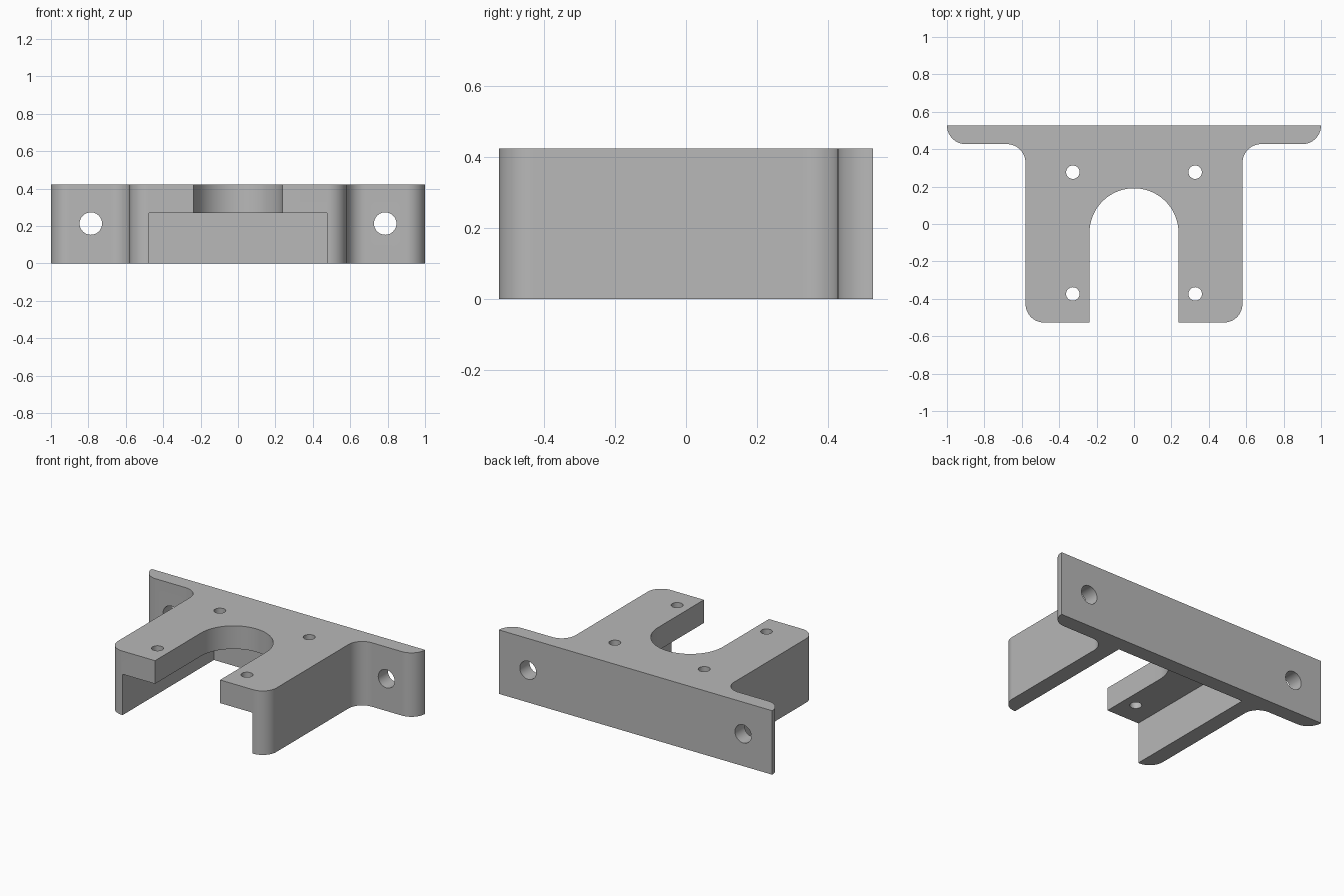
import bpy, bmesh
from math import cos, sin, pi, radians
from mathutils import Matrix

if "Cube" in bpy.data.objects:
    bpy.data.objects.remove(bpy.data.objects["Cube"], do_unlink=True)

HEIGHT = 0.423
BACK, FRONT = 0.527, -0.527
FLANGE = 0.427    # front face of the mounting flange
LEG = 0.58        # half width of the body
R = 0.1           # corner radius
SLOT = 0.238      # slot radius

grey = bpy.data.materials.new("plain grey")
grey.use_nodes = True
COLOUR = (0.48, 0.48, 0.48, 1)
grey.diffuse_color = COLOUR
grey.node_tree.nodes["Principled BSDF"].inputs["Base Color"].default_value = COLOUR


def arc(cx, cy, r, start, end, steps=16):
    angles = [radians(start + (end - start) * i / steps) for i in range(steps + 1)]
    return [(cx + r * cos(a), cy + r * sin(a)) for a in angles]


def prism(name, outline, z0, z1):
    """Extrude a closed outline from z0 to z1."""
    bm = bmesh.new()
    base = bm.faces.new([bm.verts.new((x, y, z0)) for x, y in outline])
    top = bmesh.ops.extrude_face_region(bm, geom=[base])["geom"]
    verts = [v for v in top if isinstance(v, bmesh.types.BMVert)]
    bmesh.ops.translate(bm, verts=verts, vec=(0, 0, z1 - z0))
    bmesh.ops.recalc_face_normals(bm, faces=bm.faces[:])
    mesh = bpy.data.meshes.new(name)
    bm.to_mesh(mesh)
    bm.free()
    mesh.materials.append(grey)
    obj = bpy.data.objects.new(name, mesh)
    bpy.context.collection.objects.link(obj)
    return obj


def cut(target, cutter):
    """Subtract the cutter and discard it."""
    cutter.hide_render = True
    bpy.context.view_layer.objects.active = target
    mod = target.modifiers.new("cut", "BOOLEAN")
    mod.operation = "DIFFERENCE"
    mod.solver = "EXACT"
    mod.object = cutter
    bpy.ops.object.modifier_apply(modifier=mod.name)
    bpy.data.objects.remove(cutter, do_unlink=True)


# Body with rounded front corners, filleted into the wide rear flange
half = (arc(LEG - R, FRONT + R, R, -90, 0)
        + arc(LEG + R, FLANGE - R, R, 180, 90)
        + arc(1 - R, FLANGE + R, R, -90, 0)[:-1]
        + [(1, BACK)])
bracket = prism("mounting_bracket", half + [(-x, y) for x, y in reversed(half)], 0, HEIGHT)

# Pocket beneath the top plate, open at the front
cut(bracket, prism("pocket_cutter",
                   [(-0.475, -0.8), (0.475, -0.8), (0.475, FLANGE), (-0.475, FLANGE)],
                   -0.2, 0.27))

# Round-ended slot through the top plate
cut(bracket, prism("slot_cutter",
                   [(-SLOT, -0.8), (SLOT, -0.8)] + arc(0, -0.047, SLOT, 0, 180, 40),
                   0.1, 0.6))

for side in (-1, 1):
    # Screw holes in the top plate
    for y in (0.277, -0.374):
        cut(bracket, prism("screw_hole_cutter",
                           arc(side * 0.327, y, 0.036, 0, 360, 32)[:-1], 0.15, 0.6))
    # Bolt holes through the flange
    bolt = prism("bolt_hole_cutter", arc(0, 0, 0.06, 0, 360, 40)[:-1], -0.3, 0.3)
    bolt.data.transform(Matrix.Translation((side * 0.787, 0.5, 0.213)) @ Matrix.Rotation(pi / 2, 4, "X"))
    cut(bracket, bolt)

# Smooth curved walls, crisp edges
bpy.ops.object.select_all(action="DESELECT")
bracket.select_set(True)
bpy.context.view_layer.objects.active = bracket
bpy.ops.object.shade_smooth_by_angle(angle=radians(30))
